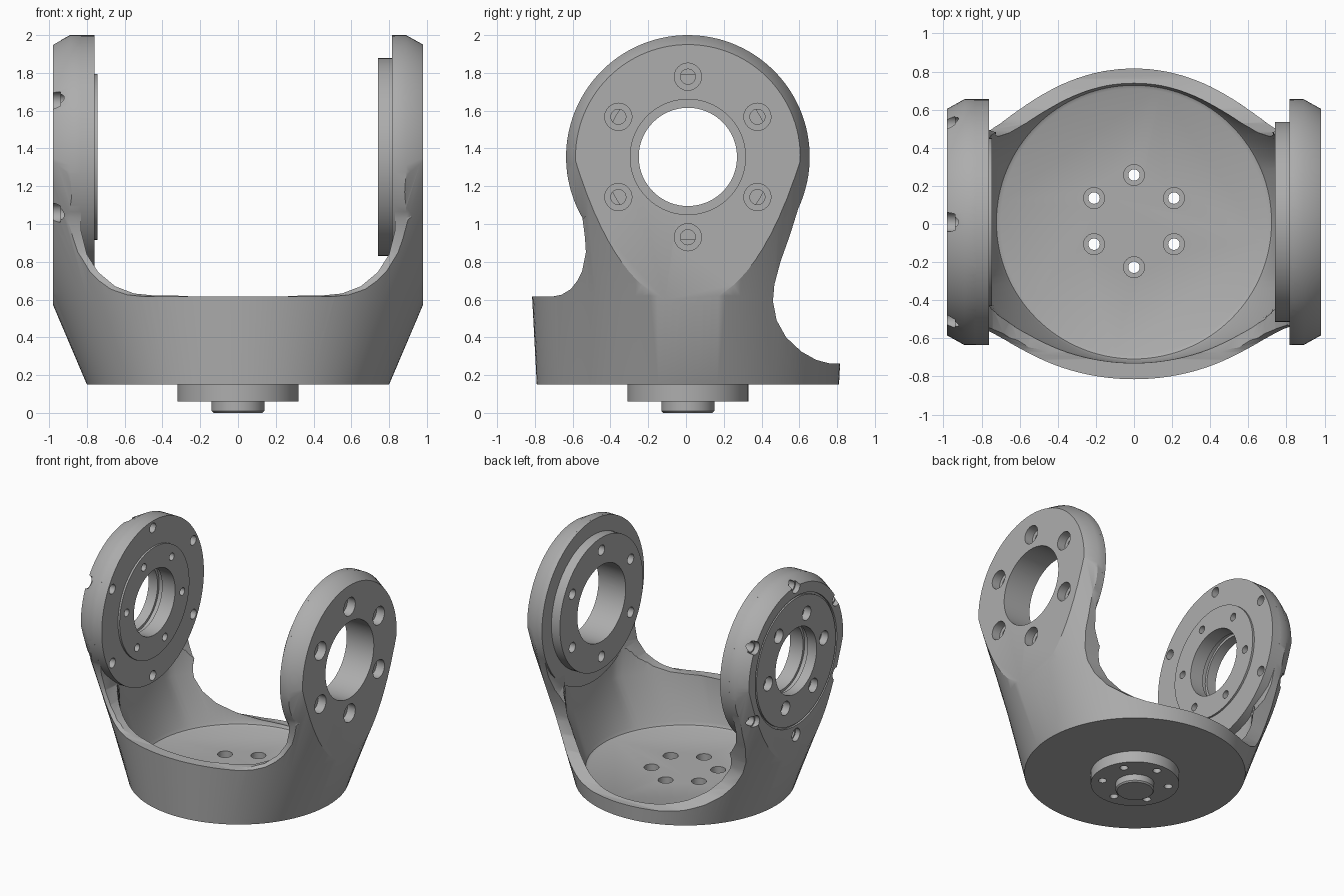
import bpy, bmesh
from math import sin, cos, pi, radians
from mathutils import Matrix, Vector

if "Cube" in bpy.data.objects:
    bpy.data.objects.remove(bpy.data.objects["Cube"])

CY = 0.01          # shared centre line in y
AXIS_Z = 1.355     # height of the tilt axis
EAR_R = 0.645

metal = bpy.data.materials.new("machined grey")
metal.use_nodes = True
GREY = (0.42, 0.42, 0.42, 1)
metal.diffuse_color = GREY
metal.node_tree.nodes["Principled BSDF"].inputs["Base Color"].default_value = GREY


def loft(bm, rings, closed=False):
    """Bridge equal rings of points, capping the ends unless closed."""
    loops = [[bm.verts.new(p) for p in ring] for ring in rings]
    n = len(loops[0])
    pairs = list(zip(loops, loops[1:]))
    if closed:
        pairs.append((loops[-1], loops[0]))
    else:
        bm.faces.new(loops[0])
        bm.faces.new(loops[-1])
    for a, b in pairs:
        for i in range(n):
            j = (i + 1) % n
            bm.faces.new((a[i], a[j], b[j], b[i]))


def ellipse(a, b, z, n=128, limit=9):
    pts = []
    for i in range(n):
        t = 2 * pi * i / n
        pts.append((max(-limit, min(limit, a * cos(t))), CY + b * sin(t), z))
    return pts


def revolve(bm, profile, along_x=False, centre=(0, 0), n=96, closed=False):
    """Turn (radius, height) pairs about x or z; centre is in the cross plane."""
    if along_x:
        m = Matrix.Translation((0, centre[0], centre[1])) @ Matrix.Rotation(pi / 2, 4, 'Y')
    else:
        m = Matrix.Translation((centre[0], centre[1], 0))
    rings = [[m @ Vector((r * cos(2 * pi * i / n), r * sin(2 * pi * i / n), h))
              for i in range(n)] for r, h in profile]
    loft(bm, rings, closed)


def bolt_circle(bm, profile, radius, start, along_x, centre):
    for k in range(6):
        t = radians(start + 60 * k)
        c = (centre[0] + radius * cos(t), centre[1] + radius * sin(t))
        revolve(bm, profile, along_x, c, 24)


def finish(bm, name):
    bmesh.ops.recalc_face_normals(bm, faces=bm.faces)
    mesh = bpy.data.meshes.new(name)
    bm.to_mesh(mesh)
    bm.free()
    mesh.materials.append(metal)
    ob = bpy.data.objects.new(name, mesh)
    bpy.context.collection.objects.link(ob)
    return ob


def boolean(ob, cutter, operation):
    mod = ob.modifiers.new(cutter.name, 'BOOLEAN')
    mod.operation, mod.solver, mod.object = operation, 'EXACT', cutter
    bpy.context.view_layer.update()
    graph = bpy.context.evaluated_depsgraph_get()
    mesh = bpy.data.meshes.new_from_object(ob.evaluated_get(graph))
    ob.modifiers.clear()
    ob.data = mesh


# Flared elliptical outer form
bm = bmesh.new()
loft(bm, [ellipse(0.80, 0.80, 0.15), ellipse(1.0, 0.825, 0.62),
          ellipse(1.318, 0.90, AXIS_Z), ellipse(1.318, 0.90, 2.1)])
body = finish(bm, "fork_body")

# Side outline: round ears, narrow necks, tall front wall, low back wall
FRONT = [(-0.535, 0.93), (-0.53, 0.85), (-0.55, 0.75), (-0.575, 0.70), (-0.61, 0.655),
         (-0.66, 0.625), (-0.71, 0.615), (-0.95, 0.615), (-0.95, 0.05)]
BACK = [(0.95, 0.05), (0.95, 0.26), (0.76, 0.262), (0.69, 0.28), (0.61, 0.325),
        (0.53, 0.40), (0.48, 0.49), (0.46, 0.59), (0.468, 0.68), (0.50, 0.80), (0.55, 0.94)]


def outline(x, r):
    arc = [radians(-25 + 235 * i / 72) for i in range(73)]
    pts = [(CY + r * cos(t), AXIS_Z + r * sin(t)) for t in arc] + FRONT + BACK
    return [(x, y, z) for y, z in pts]


bm = bmesh.new()
loft(bm, [outline(-0.98, 0.595), outline(-0.89, EAR_R),
          outline(0.89, EAR_R), outline(0.98, 0.595)])
side_form = finish(bm, "side_form")

# Bowl inside the fork, with a small fillet at the floor
bm = bmesh.new()
loft(bm, [ellipse(0.70, 0.70, 0.235, limit=0.83), ellipse(0.722, 0.718, 0.245, limit=0.83),
          ellipse(0.735, 0.73, 0.27, limit=0.83), ellipse(0.91, 0.74, 0.62, limit=0.83),
          ellipse(1.25, 0.82, AXIS_Z, limit=0.83), ellipse(1.25, 0.82, 2.2, limit=0.83)])
bowl = finish(bm, "bowl_cutter")

# U-shaped opening between the ears
HALF_U = [(0.45, 0.622), (0.55, 0.632), (0.65, 0.67), (0.74, 0.745),
          (0.80, 0.84), (0.83, 0.96), (0.83, 2.2)]
bm = bmesh.new()
u_points = HALF_U + [(-x, z) for x, z in reversed(HALF_U)]
loft(bm, [[(x, y, z) for x, z in u_points] for y in (-1.1, 1.1)])
opening = finish(bm, "opening_cutter")

boolean(body, side_form, 'INTERSECT')
boolean(body, bowl, 'DIFFERENCE')
boolean(body, opening, 'DIFFERENCE')

# Round bearing pads on the inner faces of the ears
EAR = (CY, AXIS_Z)
bm = bmesh.new()
revolve(bm, [(0.525, 0.74), (0.525, 0.815), (EAR_R, 0.815), (EAR_R, 0.84)], True, EAR)
left_pad = finish(bm, "left_bearing_pad")
bm = bmesh.new()
revolve(bm, [(0.44, -0.745), (0.44, -0.76), (EAR_R, -0.76), (EAR_R, -0.84)], True, EAR)
right_pad = finish(bm, "right_bearing_pad")

# Mounting flange and centring pin under the base
bm = bmesh.new()
revolve(bm, [(0.32, 0.06), (0.32, 0.16)], centre=(0, CY))
flange = finish(bm, "base_flange")
bm = bmesh.new()
revolve(bm, [(0.13, 0), (0.14, 0.01), (0.14, 0.08)], centre=(0, CY))
pin = finish(bm, "centring_pin")

# Bores, stepped bolt holes and the ring groove
bm = bmesh.new()
revolve(bm, [(0.305, 0.6), (0.305, 1.1)], True, EAR)
revolve(bm, [(0.26, -1.1), (0.26, -0.9), (0.28, -0.9), (0.28, -0.86),
             (0.26, -0.86), (0.26, -0.6)], True, EAR)
revolve(bm, [(0.50, -1.1), (0.515, -1.1), (0.515, -0.965), (0.50, -0.965)],
        True, EAR, closed=True)
bolt_circle(bm, [(0.04, 0.6), (0.04, 0.91), (0.072, 0.91), (0.072, 1.1)], 0.425, 90, True, EAR)
bolt_circle(bm, [(0.05, -1.1), (0.05, -0.94), (0.038, -0.94), (0.038, -0.6)], 0.59, 90, True, EAR)
bolt_circle(bm, [(0.055, -1.1), (0.055, -0.92), (0.03, -0.92), (0.03, -0.6)], 0.355, 52, True, EAR)
bolt_circle(bm, [(0.03, -0.1), (0.03, 0.18), (0.055, 0.18), (0.055, 0.4)], 0.242, 90, False, (0, 0.015))
holes = finish(bm, "hole_cutters")

for part in (body, left_pad, right_pad, flange):
    boolean(part, holes, 'DIFFERENCE')

for helper in (side_form, bowl, opening, holes):
    bpy.data.objects.remove(helper)

# Smooth curved surfaces, crisp machined edges
for part in (body, left_pad, right_pad, flange, pin):
    bpy.ops.object.select_all(action='DESELECT')
    part.select_set(True)
    bpy.context.view_layer.objects.active = part
    bpy.ops.object.shade_smooth_by_angle(angle=radians(30))
